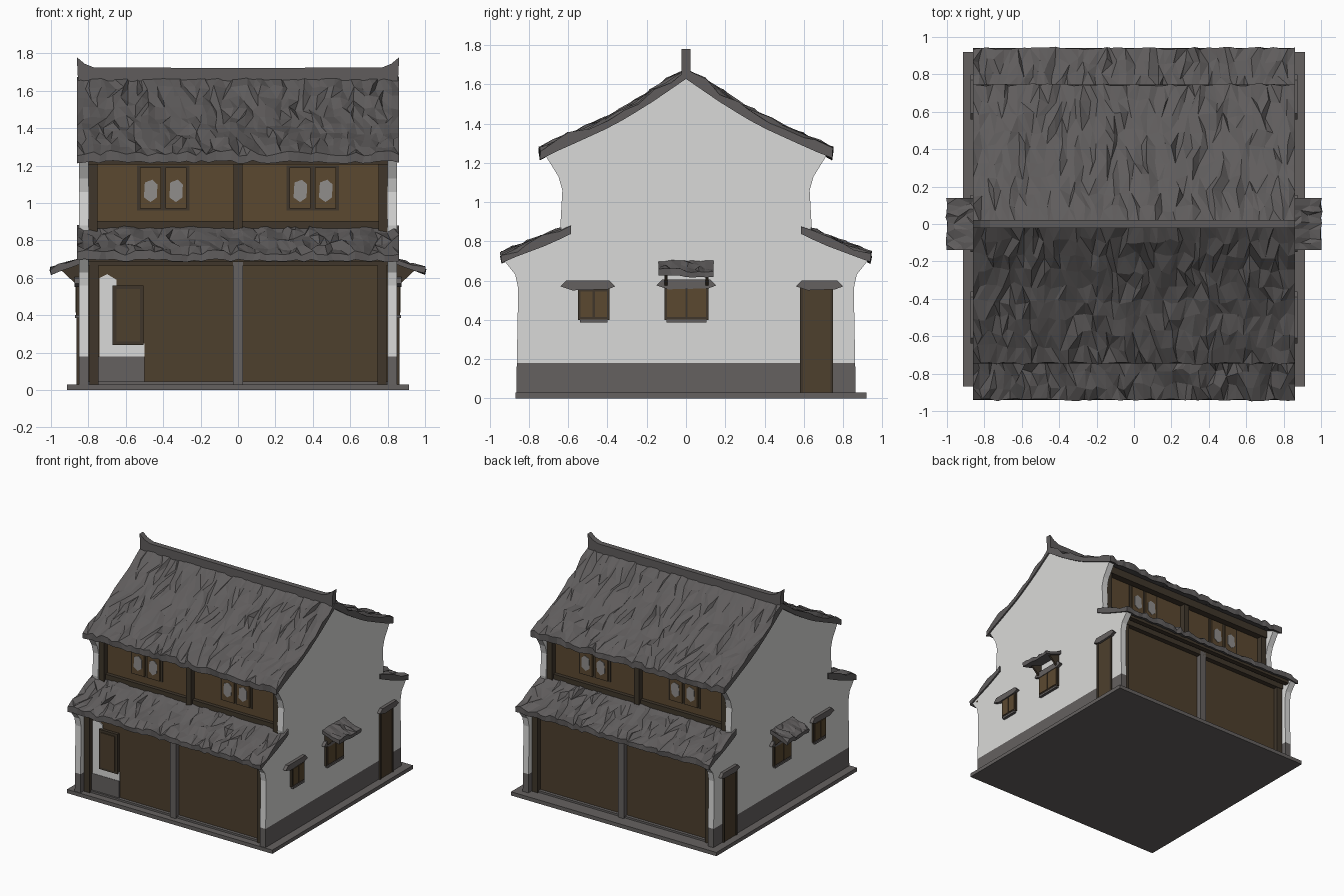
import bpy, bmesh, random
from mathutils import Vector

random.seed(4)
cube = bpy.data.objects.get("Cube")
if cube:
    bpy.data.objects.remove(cube)


def material(name, r, g, b):
    m = bpy.data.materials.new(name)
    m.use_nodes = True
    m.diffuse_color = (r, g, b, 1)
    m.node_tree.nodes["Principled BSDF"].inputs["Base Color"].default_value = (r, g, b, 1)
    return m


PLASTER = material("plaster_white", .70, .70, .69)
STONE = material("stone_grey", .13, .12, .117)
TILE = material("roof_tile_grey", .115, .108, .108)
WOOD = material("panel_brown", .075, .05, .026)
WARM = material("upper_panel_brown", .105, .066, .030)
DARK = material("timber_dark", .05, .037, .024)
PAPER = material("window_paper", .28, .27, .26)


def finish(name, bm, *mats):
    bmesh.ops.recalc_face_normals(bm, faces=bm.faces)
    mesh = bpy.data.meshes.new(name)
    bm.to_mesh(mesh)
    bm.free()
    for m in mats:
        mesh.materials.append(m)
    ob = bpy.data.objects.new(name, mesh)
    bpy.context.scene.collection.objects.link(ob)
    return ob


def prism(name, mats, pts, axis, a, b, split=None):
    """Extrude a profile along x (y,z points) or along y (x,z points)."""
    bm = bmesh.new()
    place = (lambda p: (a, p[0], p[1])) if axis == "x" else (lambda p: (p[0], a, p[1]))
    face = bm.faces.new([bm.verts.new(place(p)) for p in pts])
    new = bmesh.ops.extrude_face_region(bm, geom=[face])["geom"]
    step = Vector((b - a, 0, 0)) if axis == "x" else Vector((0, b - a, 0))
    bmesh.ops.translate(bm, vec=step, verts=[v for v in new if isinstance(v, bmesh.types.BMVert)])
    if split:
        bmesh.ops.bisect_plane(bm, geom=bm.verts[:] + bm.edges[:] + bm.faces[:],
                               plane_co=(0, 0, split), plane_no=(0, 0, 1))
        for f in bm.faces:
            f.material_index = int(max(v.co.z for v in f.verts) < split + .001)
    return finish(name, bm, *mats)


def box(name, mat, x0, x1, y0, y1, z0, z1):
    return prism(name, [mat], [(x0, z0), (x1, z0), (x1, z1), (x0, z1)], "y", y0, y1)


def along(path, t):
    """Point at fraction t of a polyline."""
    f = t * (len(path) - 1)
    i = min(int(f), len(path) - 2)
    return Vector(path[i]).lerp(Vector(path[i + 1]), f - i)


def shingles(name, path, half, cols, rows, side, thick, rough, axis="x"):
    """Ragged slab of flat tile shards following a slope profile."""
    bm = bmesh.new()

    def vert(u, d, z):
        return bm.verts.new((u, side * d, z) if axis == "x" else (side * d, u, z))

    top, low = [], []
    for r in range(rows + 1):
        d, z = along(path, r / rows)
        inner = 0 < r < rows
        top.append([])
        low.append([])
        for c in range(cols + 1):
            u = half * (2 * c / cols - 1)
            ju = random.uniform(-.4, .4) * half / cols * 2 if 0 < c < cols else 0
            jd = random.uniform(-1, 1) * (.022 if inner else .008 * (r > 0))
            jz = random.uniform(-1, 1) * rough * (1 if r else .3)
            top[r].append(vert(u + ju, d + jd, z + jz))
            low[r].append(vert(u, d, z - thick + (jz * .5 if r == rows else 0)))
    for r in range(rows):
        for c in range(cols):
            a, b, e, f = top[r][c], top[r][c + 1], top[r + 1][c + 1], top[r + 1][c]
            if random.random() < .5:
                bm.faces.new((a, b, e))
                bm.faces.new((a, e, f))
            else:
                bm.faces.new((a, b, f))
                bm.faces.new((b, e, f))
            bm.faces.new((low[r][c], low[r][c + 1], low[r + 1][c + 1], low[r + 1][c]))
        for c in (0, cols):
            bm.faces.new((top[r][c], top[r + 1][c], low[r + 1][c], low[r][c]))
    for r in (0, rows):
        for c in range(cols):
            bm.faces.new((top[r][c], top[r][c + 1], low[r][c + 1], low[r][c]))
    return finish(name, bm, TILE)


def mirrored(half):
    return half + [(-p, z) for p, z in reversed(half) if p]


# Base slab and inner volumes
box("base_slab", STONE, -.915, .915, -.87, .92, 0, .03)
box("lower_room", WOOD, -.81, .81, -.79, .79, .03, .76)
box("upper_room", WARM, -.81, .81, -.585, .585, .74, 1.3)

# Gable end walls with a stone dado
gable = mirrored([(.865, .02), (.855, .56), (.87, .63), (.925, .70), (.78, .765), (.63, .83),
                  (.64, .88), (.63, 1.06), (.65, 1.13), (.715, 1.235), (.4, 1.385),
                  (.2, 1.50), (0, 1.635)])
for s, tag in ((1, "left"), (-1, "right")):
    prism(f"{tag}_gable_wall", [PLASTER, STONE], gable, "x", s * .80, s * .85, split=.18)

    # Side door with lintel
    box(f"{tag}_door", WOOD, s * .84, s * .857, .59, .74, .03, .56)
    for y in (.58, .735):
        box(f"{tag}_door_jamb", DARK, s * .84, s * .863, y, y + .015, .03, .57)

    # Small and middle side windows
    for part, y0, y1, top in (("small_window", -.55, -.39, .565), ("middle_window", -.11, .115, .60)):
        box(f"{tag}_{part}_frame", DARK, s * .84, s * .865, y0, y1, .40, top)
        mid = (y0 + y1) / 2
        for a, b in ((y0 + .012, mid - .006), (mid + .006, y1 - .012)):
            box(f"{tag}_{part}_leaf", WARM, s * .86, s * .870, a, b, .415, top - .02)
        box(f"{tag}_{part}_sill", STONE, s * .84, s * .872, y0 + .01, y1 - .01, .385, .402)

    # Drip lintels over the openings
    for y0, y1, z in ((-.64, -.36, .57), (.56, .80, .57), (-.15, .155, .575)):
        lintel = [(y0, z), (y0 + .06, z - .02), (y1 - .04, z - .015), (y1, z),
                  (y1 - .03, z + .03), (y0 + .03, z + .03)]
        prism(f"{tag}_lintel", [STONE], lintel, "x", s * .84, s * .875)

    # Tiled awning on brackets
    shingles(f"{tag}_awning", [(.84, .705), (.92, .675), (1.0, .65)], .14, 8, 3, s, .03, .012, "y")
    for y in (-.11, .10):
        prism(f"{tag}_awning_bracket", [DARK],
              [(s * .85, .57), (s * .87, .57), (s * .95, .645), (s * .85, .675)], "y", y, y + .015)

# Front and back facades
for s, tag in ((-1, "front"), (1, "back")):
    # Lower posts, beams and sill
    for x in (-.77, .77):
        box(f"{tag}_corner_post", DARK, x - .025, x + .025, s * .77, s * .825, .03, .70)
    box(f"{tag}_middle_post", STONE, -.027, .027, s * .77, s * .83, .03, .70)
    box(f"{tag}_lower_beam", DARK, -.80, .80, s * .77, s * .83, .665, .735)
    box(f"{tag}_eave_beam", DARK, -.85, .85, s * .86, s * .90, .685, .715)
    box(f"{tag}_lower_sill", STONE, -.80, .80, s * .77, s * .815, .03, .045)

    # Upper posts and rails
    for x in (-.775, 0, .775):
        box(f"{tag}_upper_post", DARK, x - .023, x + .023, s * .57, s * .63, .84, 1.26)
    box(f"{tag}_upper_rail", DARK, -.80, .80, s * .57, s * .615, .865, .905)
    box(f"{tag}_upper_beam", DARK, -.80, .80, s * .57, s * .64, 1.205, 1.28)

    # Paired upper windows with paper panes
    for x in (-.40, .40):
        box(f"{tag}_window_surround", DARK, x - .14, x + .14, s * .58, s * .592, .96, 1.20)
        for d in (-.068, .068):
            cx = x + d
            box(f"{tag}_window_shutter", WARM, cx - .056, cx + .056, s * .59, s * .607, .97, 1.19)
            pane = [(cx - .035, 1.03), (cx, 1.005), (cx + .035, 1.03),
                    (cx + .037, 1.10), (cx + .01, 1.125), (cx - .03, 1.11)]
            prism(f"{tag}_window_pane", [PAPER], pane, "y", s * .605, s * .611)

    # Lower and upper roof slopes
    shingles(f"{tag}_lower_roof", [(.585, .88), (.70, .825), (.82, .78), (.94, .735)],
             .862, 44, 5, s, .042, .017)
    shingles(f"{tag}_upper_roof", [(0, 1.675), (.19, 1.545), (.37, 1.437), (.56, 1.35), (.745, 1.268)],
             .862, 44, 9, s, .048, .017)

# Plaster patch, dado and hatch on the front
prism("front_plaster_patch", [PLASTER],
      [(-.74, .18), (-.5, .18), (-.5, .25), (-.65, .25), (-.65, .59), (-.70, .62), (-.74, .60)],
      "y", -.785, -.797)
box("front_dado", STONE, -.745, -.5, -.785, -.80, .03, .18)
box("front_hatch_frame", DARK, -.67, -.505, -.785, -.815, .24, .56)
box("front_hatch_leaf", WOOD, -.65, -.525, -.81, -.822, .26, .54)

# Ridge with upturned ends
ridge = mirrored([(.855, 1.65), (.862, 1.78), (.82, 1.745), (.77, 1.725), (0, 1.722)])
prism("roof_ridge", [TILE], ridge, "y", -.022, .022)
